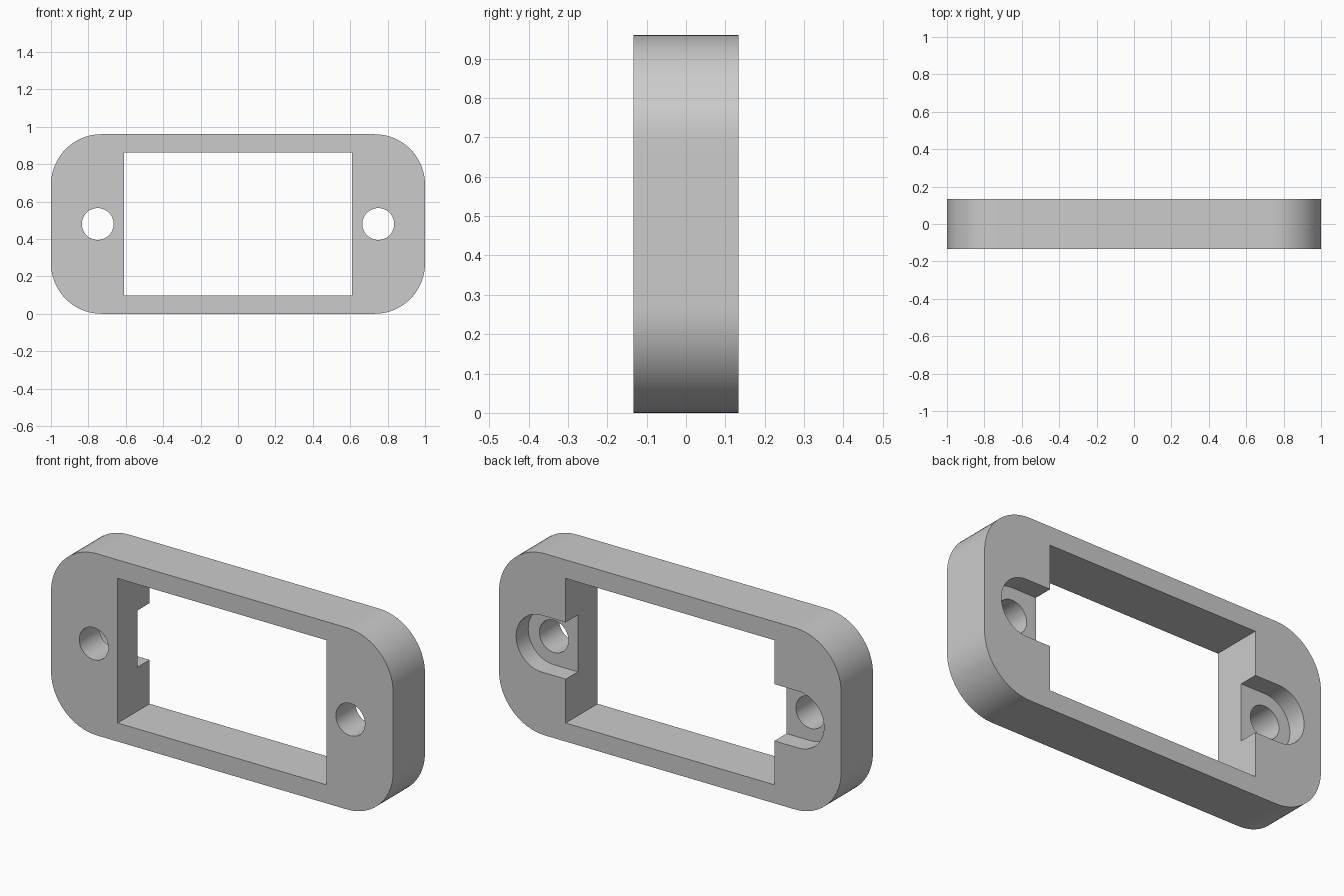
import bpy
import bmesh
from math import cos, sin, pi, radians

MID_Z = 0.48                 # height of the horizontal centre line
HALF_W, HALF_H, HALF_D = 1.0, 0.48, 0.133
CORNER = 0.27
WIN_W, WIN_H = 0.61, 0.382   # half size of the window
HOLE_X, HOLE_R = 0.75, 0.085
SLOT_R, SLOT_FLOOR = 0.15, 0.032

cube = bpy.data.objects.get("Cube")
if cube:
    bpy.data.objects.remove(cube, do_unlink=True)

grey = bpy.data.materials.new("plain grey")
grey.use_nodes = True
colour = (0.6, 0.6, 0.6, 1)
grey.diffuse_color = colour
grey.node_tree.nodes["Principled BSDF"].inputs["Base Color"].default_value = colour


def arc(cx, cz, r, start, end, steps):
    """Points along an arc, angles in degrees."""
    angles = [radians(start + (end - start) * i / steps) for i in range(steps + 1)]
    return [(cx + r * cos(a), cz + r * sin(a)) for a in angles]


def prism(name, profile, y0, y1):
    """Extrude an x-z profile along y."""
    bm = bmesh.new()
    face = bm.faces.new([bm.verts.new((x, y0, MID_Z + z)) for x, z in profile])
    out = bmesh.ops.extrude_face_region(bm, geom=[face])
    verts = [g for g in out["geom"] if isinstance(g, bmesh.types.BMVert)]
    bmesh.ops.translate(bm, verts=verts, vec=(0, y1 - y0, 0))
    bmesh.ops.recalc_face_normals(bm, faces=bm.faces)
    mesh = bpy.data.meshes.new(name)
    bm.to_mesh(mesh)
    bm.free()
    mesh.materials.append(grey)
    obj = bpy.data.objects.new(name, mesh)
    bpy.context.collection.objects.link(obj)
    return obj


# Rounded rectangular body
outline = []
for i, (sx, sz) in enumerate([(1, 1), (-1, 1), (-1, -1), (1, -1)]):
    outline += arc(sx * (HALF_W - CORNER), sz * (HALF_H - CORNER), CORNER,
                   90 * i, 90 * i + 90, 20)
frame = prism("mounting_frame", outline, -HALF_D, HALF_D)

# Window through the middle
window = [(-WIN_W, -WIN_H), (WIN_W, -WIN_H), (WIN_W, WIN_H), (-WIN_W, WIN_H)]
cutters = [prism("window_cutter", window, -0.3, 0.3)]

# Screw holes, and rear recesses that open into the window
for side, label in ((1, "left"), (-1, "right")):
    hole = arc(side * HOLE_X, 0, HOLE_R, 0, 360, 48)[:-1]
    cutters.append(prism(label + "_hole_cutter", hole, -0.3, 0.3))
    slot = [(side * x, z) for x, z in arc(HOLE_X, 0, SLOT_R, -90, 90, 32)]
    slot += [(side * 0.5, SLOT_R), (side * 0.5, -SLOT_R)]
    cutters.append(prism(label + "_recess_cutter", slot, SLOT_FLOOR, 0.3))

bpy.ops.object.select_all(action="DESELECT")
bpy.context.view_layer.objects.active = frame
frame.select_set(True)
for cutter in cutters:
    cutter.hide_render = True
    mod = frame.modifiers.new(cutter.name, "BOOLEAN")
    mod.operation = "DIFFERENCE"
    mod.solver = "EXACT"
    mod.object = cutter
    bpy.ops.object.modifier_apply(modifier=mod.name)
    bpy.data.objects.remove(cutter, do_unlink=True)

bpy.ops.object.shade_smooth_by_angle(angle=radians(30))
